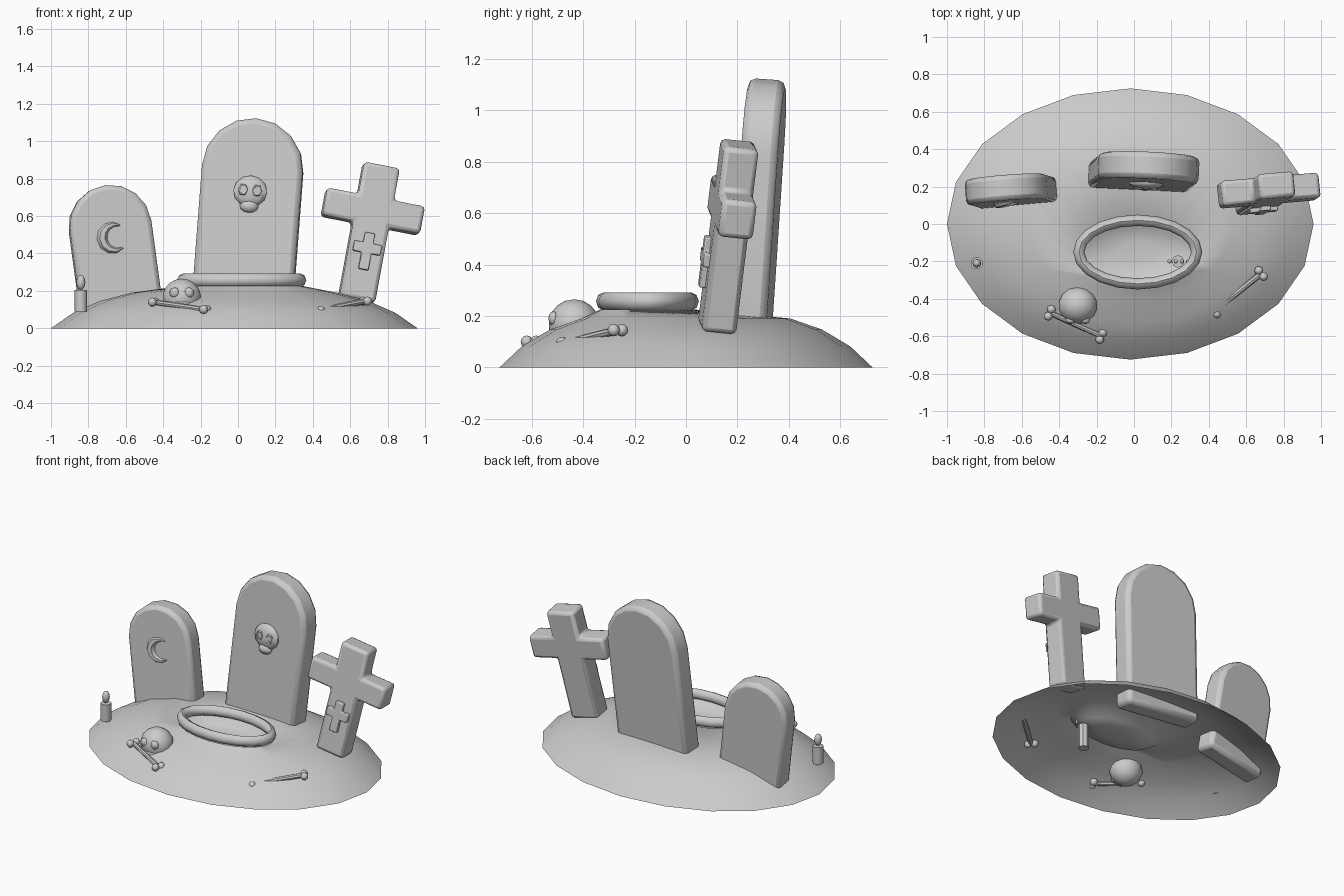
import bpy, bmesh, math
from mathutils import Matrix, Vector

if "Cube" in bpy.data.objects:
    bpy.data.objects.remove(bpy.data.objects["Cube"])

V = Vector
TAU = 2 * math.pi


def finish(name, bm, M=None, bevel=0, angle=40):
    bmesh.ops.recalc_face_normals(bm, faces=bm.faces)
    me = bpy.data.meshes.new(name)
    bm.to_mesh(me)
    bm.free()
    ob = bpy.data.objects.new(name, me)
    bpy.context.collection.objects.link(ob)
    if M is not None:
        ob.matrix_world = M
    if bevel:
        mod = ob.modifiers.new("bevel", 'BEVEL')
        mod.width, mod.segments, mod.limit_method = bevel, 2, 'ANGLE'
        mod.angle_limit = math.radians(40)
    bpy.ops.object.select_all(action='DESELECT')
    ob.select_set(True)
    bpy.context.view_layer.objects.active = ob
    bpy.ops.object.shade_smooth_by_angle(angle=math.radians(angle))
    return ob


def loft(name, rings, M=None, closed=False, cap=(True, True), angle=40):
    """Skin a list of equal-length point rings."""
    bm = bmesh.new()
    vs = [[bm.verts.new(p) for p in r] for r in rings]
    n = len(rings[0])
    pairs = list(zip(vs, vs[1:])) + ([(vs[-1], vs[0])] if closed else [])
    for a, b in pairs:
        for i in range(n):
            j = (i + 1) % n
            bm.faces.new((a[i], a[j], b[j], b[i]))
    if not closed:
        for use, r in zip(cap, (vs[0], vs[-1])):
            if use:
                bm.faces.new(r)
    return finish(name, bm, M, angle=angle)


def ellipse(cx, cy, rx, ry, z, n):
    return [V((cx + rx * math.cos(TAU * i / n), cy + ry * math.sin(TAU * i / n), z)) for i in range(n)]


def ball(name, c, r, M=None, seg=12):
    bm = bmesh.new()
    r = r if isinstance(r, tuple) else (r, r, r)
    bmesh.ops.create_uvsphere(bm, u_segments=seg, v_segments=max(6, seg * 2 // 3), radius=1,
                              matrix=Matrix.Translation(c) @ Matrix.Diagonal((*r, 1)))
    return finish(name, bm, M, angle=60)


def rod(name, a, b, r, n=8):
    a, b = V(a), V(b)
    q = (b - a).to_track_quat('Z', 'Y')
    return loft(name, [[p + q @ v for v in ellipse(0, 0, r, r, 0, n)] for p in (a, b)])


def slab(name, outline, y0, y1, M, bevel):
    """Extrude an x-z outline along y."""
    bm = bmesh.new()
    f = bm.faces.new([bm.verts.new((x, y0, z)) for x, z in outline])
    ext = bmesh.ops.extrude_face_region(bm, geom=[f])['geom']
    bmesh.ops.translate(bm, vec=(0, y1 - y0, 0), verts=[v for v in ext if isinstance(v, bmesh.types.BMVert)])
    return finish(name, bm, M, bevel)


def pose(loc, yaw, lean, tilt):
    R = math.radians
    return (Matrix.Translation(loc) @ Matrix.Rotation(R(yaw), 4, 'Z')
            @ Matrix.Rotation(R(lean), 4, 'Y') @ Matrix.Rotation(R(-tilt), 4, 'X'))


def arch(w, h, n=8):
    pts = [(-w, 0), (w, 0)]
    return pts + [(w * math.cos(math.pi * i / n), h - w + w * math.sin(math.pi * i / n)) for i in range(n + 1)]


def cross(w, arm, a0, a1, h, z=0):
    right = [(w, 0), (w, a0), (arm, a0), (arm, a1), (w, a1), (w, h)]
    return [(x, y + z) for x, y in right + [(-x, y) for x, y in reversed(right)]]


def tube_ring(name, c, rx, ry, rt, n, m, M=None, rt_z=None):
    """Elliptical ring with round section, lying in x-y."""
    rings = []
    for i in range(n):
        a = TAU * i / n
        d = V((math.cos(a), math.sin(a), 0))
        base = V(c) + V((rx * d.x, ry * d.y, 0))
        rings.append([base + d * rt * math.cos(TAU * k / m) + V((0, 0, (rt_z or rt) * math.sin(TAU * k / m)))
                      for k in range(m)])
    return loft(name, rings, M, closed=True, angle=50)


# mound, open underneath, with a sunken pit
N = 20
rings = [ellipse(-0.02, 0, 0.98 * r, 0.725 * r, z, N)
         for r, z in ((1, 0), (0.88, 0.082), (0.73, 0.147), (0.56, 0.19))]
rings += [ellipse(0.02, -0.15, rx, ry, z, N)
          for rx, ry, z in ((0.33, 0.185, 0.225), (0.27, 0.145, 0.18), (0.1, 0.05, 0.17))]
loft("mound", rings, cap=(False, True), angle=60)
tube_ring("pit_rim", (0.02, -0.15, 0.257), 0.315, 0.17, 0.03, 20, 8, rt_z=0.035)

# headstones
small = pose((-0.618, 0.165, 0.06), 5, -7.5, 3)
slab("small_headstone", arch(0.22, 0.71), -0.068, 0.068, small, 0.025)
big = pose((0.023, 0.25, 0.13), -3, 4.2, 4)
slab("large_headstone", arch(0.27, 0.995), -0.072, 0.072, big, 0.028)
tomb = pose((0.633, 0.12, 0.15), 5, 11, 6)
slab("cross_headstone", cross(0.097, 0.267, 0.41, 0.56, 0.735), -0.068, 0.068, tomb, 0.02)

# crescent emblem
rings = []
for i in range(9):
    t = i / 8
    a = math.radians(60 + 240 * t)
    w = 0.004 + 0.024 * math.sin(math.pi * t)
    d = V((math.cos(a), 0, math.sin(a)))
    c = V((0.012, -0.07, 0.425)) + d * 0.07
    rings.append([c + d * w * math.cos(TAU * k / 6) + V((0, 0.9 * w * math.sin(TAU * k / 6), 0)) for k in range(6)])
loft("crescent_emblem", rings, small)

# skull emblem
ball("skull_emblem", (0, -0.072, 0.6), (0.095, 0.035, 0.085), big, 10)
ball("skull_emblem_jaw", (0, -0.077, 0.52), (0.05, 0.032, 0.035), big, 8)
for s in (-1, 1):
    M = big @ Matrix.Translation((s * 0.038, -0.1, 0.605)) @ Matrix.Rotation(math.pi / 2, 4, 'X')
    tube_ring("skull_emblem_socket", (0, 0, 0), 0.022, 0.025, 0.008, 6, 5, M)

# small cross emblem
slab("cross_emblem", cross(0.027, 0.075, 0.09, 0.145, 0.2, 0.16), -0.092, -0.06, tomb, 0.006)

# loose skull
ball("skull", (-0.3, -0.435, 0.165), (0.105, 0.1, 0.1), seg=14)
ball("skull_jaw", (-0.3, -0.5, 0.125), (0.06, 0.035, 0.035), seg=8)
for s in (-1, 1):
    ball("skull_eye", (-0.3 + s * 0.038, -0.515, 0.19), (0.028, 0.02, 0.028), seg=8)


# loose bones with two knobs on each end
def bone(name, a, b, r, k):
    a, b = V(a), V(b)
    side = (b - a).cross(V((0, 0, 1))).normalized() * k * 0.85
    rod(name + "_shaft", a, b, r)
    for p in (a, b):
        for s in (-1, 1):
            ball(name + "_knob", p + s * side, k, seg=8)


bone("front_bone", (-0.45, -0.475, 0.14), (-0.175, -0.6, 0.1), 0.014, 0.024)
bone("side_bone", (0.68, -0.265, 0.145), (0.43, -0.465, 0.095), 0.016, 0.024)

# candle
loft("candle", [ellipse(-0.84, -0.21, 0.033, 0.033, z, 10) for z in (0.09, 0.205)])
ball("candle_flame", (-0.84, -0.21, 0.245), (0.024, 0.024, 0.04), seg=8)

# buried forearm with fingertips in the pit
rod("forearm", (0.235, -0.2, 0.02), (0.235, -0.2, 0.2), 0.034)
for i in range(4):
    x = 0.19 + 0.033 * i
    rod("finger", (x, -0.2, 0.17), (x, -0.2, 0.235), 0.009, 6)
    ball("fingertip", (x, -0.2, 0.24), 0.012, seg=6)
